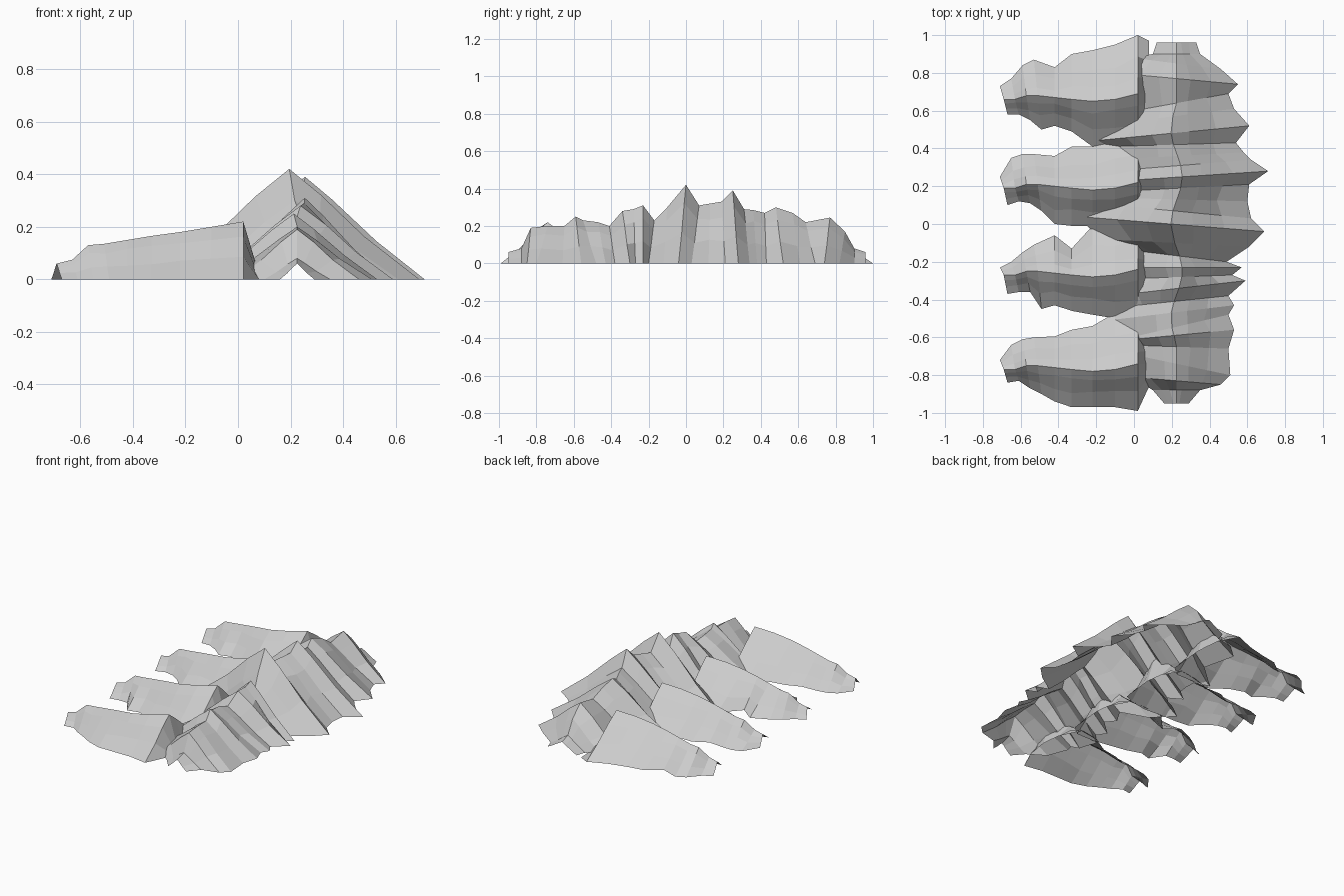
import bpy, math, random

random.seed(4)
rock = bpy.data.materials.new("grey rock")
rock.diffuse_color = (0.6, 0.6, 0.6, 1)


def lerp(a, b, t):
    return a + (b - a) * t


def section(foot_a, top, foot_b):
    """Cross-section of a slope pair: foot, shoulder points, crest, and down again."""
    def side(foot):
        pts = []
        for t, h in ((0.25, 0.76), (0.6, 0.37)):
            j = random.uniform(-0.04, 0.04)
            pts.append((lerp(top[0], foot[0], t + j), lerp(top[1], foot[1], t + j),
                        top[2] * (h - j * 0.8)))
        return pts + [(foot[0], foot[1], 0)]
    return side(foot_a)[::-1] + [top] + side(foot_b)


def loft(name, rows):
    """Open-bottomed shell skinned across the sections."""
    n = len(rows[0])
    verts = [p for r in rows for p in r]
    faces = [(i * n + k, i * n + k + 1, (i + 1) * n + k + 1, (i + 1) * n + k)
             for i in range(len(rows) - 1) for k in range(n - 1)]
    me = bpy.data.meshes.new(name)
    me.from_pydata(verts, [], faces)
    me.materials.append(rock)
    ob = bpy.data.objects.new(name, me)
    bpy.context.collection.objects.link(ob)
    return ob


# Main ridge: crest y, crest height, right foot x, right foot y
RIDGE = [(-.95, .06, .29, -.95), (-.88, .08, .35, -.88), (-.83, .19, .46, -.85),
         (-.74, .20, .51, -.80), (-.65, .20, .50, -.66), (-.59, .25, .53, -.56),
         (-.55, .23, .50, -.48), (-.47, .22, .53, -.43), (-.41, .20, .50, -.38),
         (-.34, .28, .59, -.30), (-.28, .29, .52, -.27), (-.23, .31, .57, -.23),
         (-.17, .23, .49, -.20), (-.10, .30, .61, -.12), (0.0, .42, .69, -.04),
         (.07, .31, .62, .03), (.13, .32, .60, .12), (.19, .33, .61, .21),
         (.25, .39, .71, .28), (.31, .29, .62, .34), (.36, .285, .58, .38),
         (.42, .27, .54, .43), (.48, .30, .61, .52), (.57, .27, .53, .61),
         (.64, .22, .50, .69), (.77, .245, .55, .74), (.85, .17, .46, .82),
         (.90, .08, .35, .90), (.96, .06, .33, .96)]
rows = []
for y, z, xr, yr in RIDGE:
    px = 0.225 + (0.03 * math.cos(4 * math.pi * (y - 0.25)) if abs(y) < 0.6 else 0)
    rows.append(section((xr, yr), (px, y, z), (2 * px - xr, 2 * y - yr)))
loft("main_ridge", rows)

# Four side spurs sharing one crest profile, each with its own foot outline
XS = [-.69, -.63, -.57, -.51, -.42, -.33, -.22, -.10, .02, .08]
ZS = [.06, .075, .13, .135, .15, .165, .18, .20, .22, .02]
BEND = [0, 0, .02, .02, .01, 0, -.01, 0, .03, .03]
SPURS = [
    (.66, [.73, .77, .84, .87, .83, .90, .92, .95, 1.0, .97],
          [.58, .58, .55, .50, .52, .49, .41, .42, .42, .47]),
    (.19, [.25, .35, .37, .37, .36, .41, .41, .45, .47, .43],
          [.10, .12, .11, .07, .00, -.01, -.01, -.02, 0, .03]),
    (-.27, [-.23, -.20, -.15, -.11, -.06, -.13, -.01, 0, 0, -.05],
           [-.37, -.36, -.36, -.45, -.43, -.46, -.48, -.50, -.50, -.45]),
    (-.77, [-.72, -.64, -.61, -.60, -.595, -.56, -.54, -.47, -.45, -.50],
           [-.84, -.83, -.87, -.90, -.94, -.97, -.97, -.97, -.99, -.86]),
]
for i, (cy, upper, lower) in enumerate(SPURS):
    rows = []
    for x, z, b, u, l in zip(XS, ZS, BEND, upper, lower):
        skew = 0.02 if x < -0.5 else 0
        rows.append(section((x - skew, u), (x, cy + b, z), (x + skew, l)))
    loft(f"side_spur_{i + 1}", rows)
